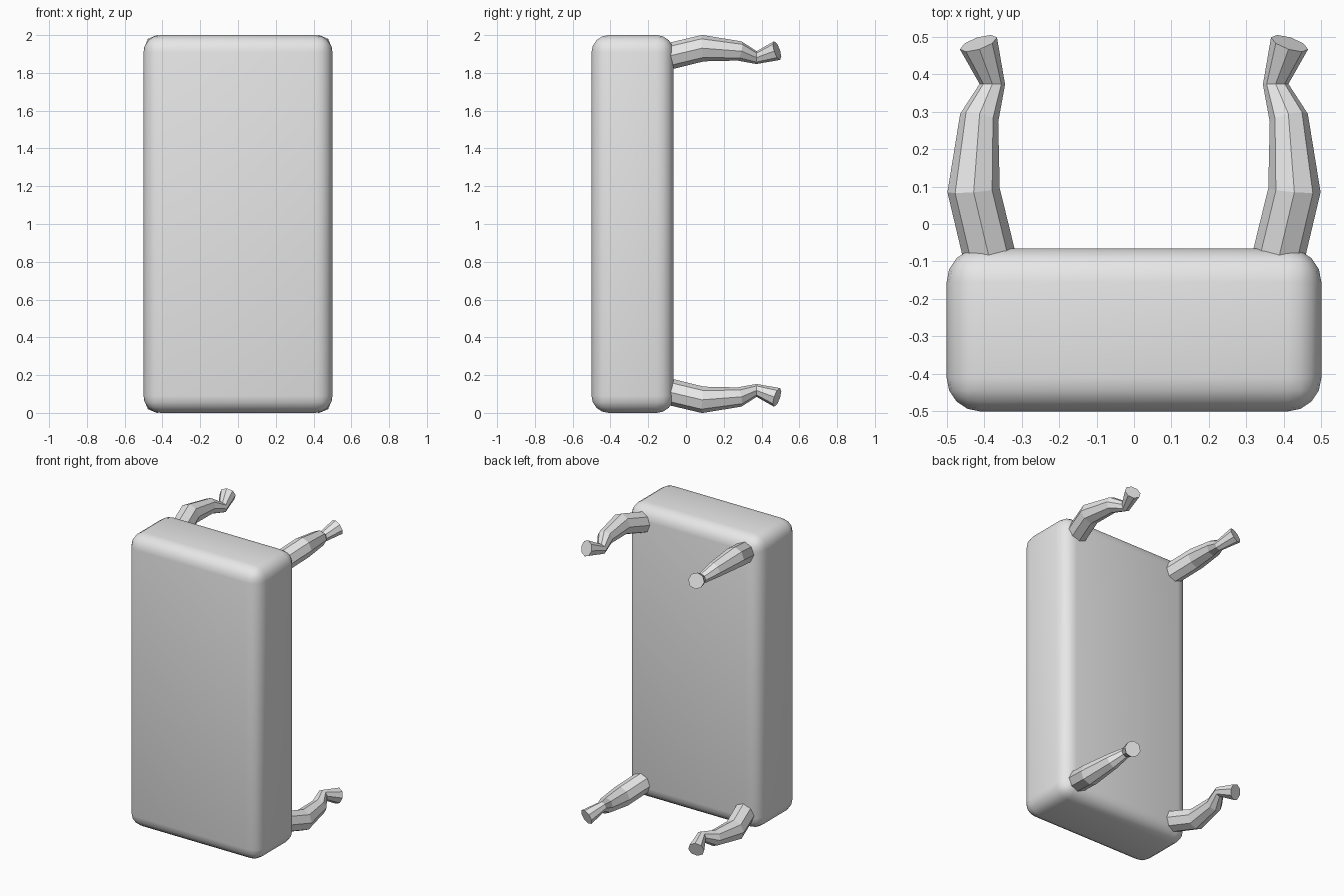
import bpy, bmesh, math
from mathutils import Vector

if "Cube" in bpy.data.objects:
    bpy.data.objects.remove(bpy.data.objects["Cube"])

grey = bpy.data.materials.new("light_grey")
grey.diffuse_color = (0.8, 0.8, 0.8, 1)
grey.use_nodes = True
grey.node_tree.nodes["Principled BSDF"].inputs["Base Color"].default_value = grey.diffuse_color


def new_object(name, bm):
    bmesh.ops.recalc_face_normals(bm, faces=bm.faces)
    mesh = bpy.data.meshes.new(name)
    bm.to_mesh(mesh)
    bm.free()
    mesh.materials.append(grey)
    obj = bpy.data.objects.new(name, mesh)
    bpy.context.collection.objects.link(obj)
    return obj


# Rounded slab body
Y0, Y1 = -0.5, -0.065
bm = bmesh.new()
bmesh.ops.create_cube(bm, size=1)
bmesh.ops.scale(bm, vec=(1, Y1 - Y0, 2), verts=bm.verts)
bmesh.ops.translate(bm, vec=(0, (Y0 + Y1) / 2, 1), verts=bm.verts)
bmesh.ops.bevel(bm, geom=bm.edges[:], offset=0.09, segments=4,
                profile=0.5, affect='EDGES')
body = new_object("body", bm)
bpy.context.view_layer.objects.active = body
body.select_set(True)
bpy.ops.object.shade_smooth_by_angle(angle=math.radians(35))
body.select_set(False)

# Curved leg: (diagonal offset in x and z, distance along y, radius)
RINGS = [(0.375, -0.13, 0.07), (0.428, 0.09, 0.07), (0.413, 0.283, 0.052),
         (0.378, 0.373, 0.034), (0.415, 0.482, 0.052)]
SIDES = 8


def make_leg(name, sx, sz):
    centres = [Vector((sx * d, y, 1 + sz * (d + 0.503))) for d, y, r in RINGS]
    outward = Vector((sx, 0, sz)).normalized()
    bm = bmesh.new()
    loops = []
    for i, c in enumerate(centres):
        # Each ring faces along the average of its neighbouring segments
        before = (c - centres[i - 1]).normalized() if i else Vector()
        after = (centres[i + 1] - c).normalized() if i < len(centres) - 1 else Vector()
        axis = (before + after).normalized()
        u = (outward - axis * outward.dot(axis)).normalized()
        v = axis.cross(u)
        r = RINGS[i][2]
        angles = [2 * math.pi * k / SIDES for k in range(SIDES)]
        loops.append([bm.verts.new(c + r * (math.cos(a) * u + math.sin(a) * v))
                      for a in angles])
    for a, b in zip(loops, loops[1:]):
        for k in range(SIDES):
            n = (k + 1) % SIDES
            bm.faces.new((a[k], a[n], b[n], b[k]))
    bm.faces.new(loops[0])
    bm.faces.new(loops[-1])
    return new_object(name, bm)


for sx, side in ((-1, "left"), (1, "right")):
    for sz, level in ((-1, "lower"), (1, "upper")):
        make_leg(f"{level}_{side}_leg", sx, sz)
